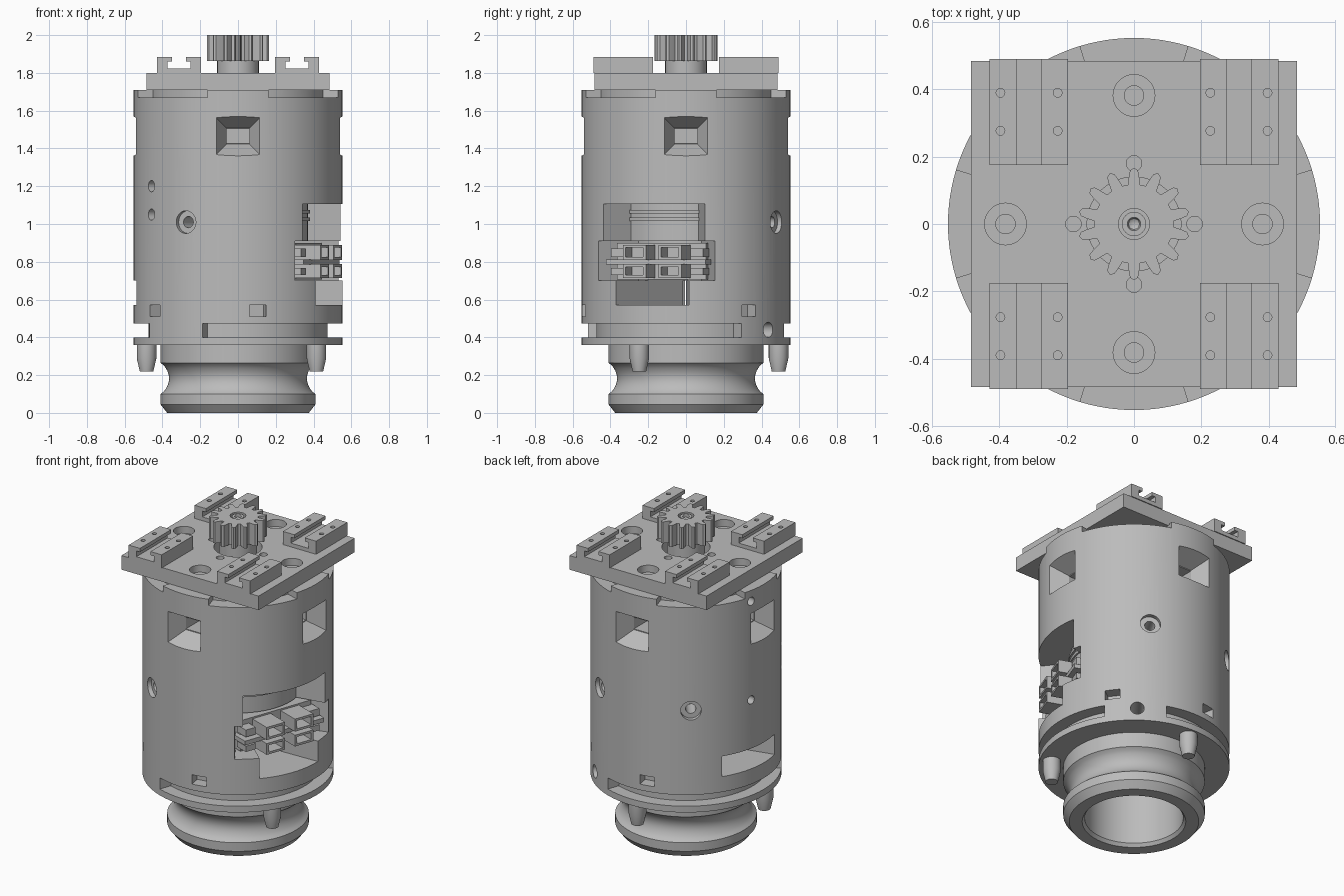
import bpy, bmesh
from math import sin, cos, pi, radians
from mathutils import Matrix

cube = bpy.data.objects.get("Cube")
if cube:
    bpy.data.objects.remove(cube, do_unlink=True)

grey = bpy.data.materials.new("plain grey")
grey.use_nodes = True
grey.diffuse_color = (0.5, 0.5, 0.5, 1)
grey.node_tree.nodes["Principled BSDF"].inputs["Base Color"].default_value = (0.5, 0.5, 0.5, 1)


def finish(name, bm):
    bmesh.ops.remove_doubles(bm, verts=bm.verts, dist=1e-5)
    bmesh.ops.recalc_face_normals(bm, faces=bm.faces)
    mesh = bpy.data.meshes.new(name)
    bm.to_mesh(mesh)
    bm.free()
    mesh.materials.append(grey)
    ob = bpy.data.objects.new(name, mesh)
    bpy.context.collection.objects.link(ob)
    return ob


def prism(name, pts, z0, z1):
    """Extrude a flat outline from z0 to z1."""
    bm = bmesh.new()
    face = bm.faces.new([bm.verts.new((x, y, z0)) for x, y in pts])
    top = bmesh.ops.extrude_face_region(bm, geom=[face])["geom"]
    bmesh.ops.translate(bm, vec=(0, 0, z1 - z0),
                        verts=[g for g in top if isinstance(g, bmesh.types.BMVert)])
    return finish(name, bm)


def lathe(name, profile, steps=96, at=(0, 0)):
    """Spin a profile of (radius, height) about a vertical axis."""
    bm = bmesh.new()
    vs = [bm.verts.new((r, 0, z)) for r, z in profile]
    edges = [bm.edges.new(p) for p in zip(vs, vs[1:])]
    bmesh.ops.spin(bm, geom=vs + edges, cent=(0, 0, 0), axis=(0, 0, 1), angle=2 * pi, steps=steps)
    bmesh.ops.translate(bm, verts=bm.verts, vec=(*at, 0))
    return finish(name, bm)


def disc(name, r, z0, z1, at=(0, 0), steps=32):
    return lathe(name, [(0, z0), (r, z0), (r, z1), (0, z1)], steps, at)


def sector(a0, a1, r0, z0, z1, r1=0.7):
    """Cutter shaped like a slice of a ring."""
    n = 24
    angles = [radians(a0 + (a1 - a0) * i / n) for i in range(n + 1)]
    inner = [(r0 * cos(a), r0 * sin(a)) for a in reversed(angles)] if r0 else [(0, 0)]
    return prism("cutter", [(r1 * cos(a), r1 * sin(a)) for a in angles] + inner, z0, z1)


def radial_box(name, angle, u0, u1, v, width, z0, z1, inner=(1, 1)):
    """Box pointing outward at an angle; inner scales its inside end."""
    bm = bmesh.new()
    bmesh.ops.create_cube(bm, size=1)
    for p in bm.verts:
        sy, sz = inner if p.co.x < 0 else (1, 1)
        p.co = (u0 if p.co.x < 0 else u1, v + p.co.y * width * sy,
                (z0 + z1) / 2 + p.co.z * (z1 - z0) * sz)
    bm.transform(Matrix.Rotation(radians(angle), 4, "Z"))
    return finish(name, bm)


def radial_hole(angle, z, r, u0, u1=0.6):
    """Cutter for a round hole drilled into the side."""
    bm = bmesh.new()
    bmesh.ops.create_cone(bm, cap_ends=True, segments=24, radius1=r, radius2=r, depth=u1 - u0)
    bm.transform(Matrix.Rotation(radians(angle), 4, "Z")
                 @ Matrix.Translation(((u0 + u1) / 2, 0, z)) @ Matrix.Rotation(pi / 2, 4, "Y"))
    return finish("cutter", bm)


def cut(ob, cutters):
    for c in cutters:
        mod = ob.modifiers.new("cut", "BOOLEAN")
        mod.operation, mod.solver, mod.object = "DIFFERENCE", "EXACT", c
        bpy.context.view_layer.objects.active = ob
        bpy.ops.object.modifier_apply(modifier=mod.name)
        bpy.data.objects.remove(c, do_unlink=True)
    return ob


# Housing with a grooved, hollow neck
groove = [(0.41 - 0.045 * sin(pi * i / 12) ** 0.7, 0.1 + 0.165 * i / 12) for i in range(13)]
housing = lathe("housing", [(0, 0.5), (0.285, 0.5), (0.285, 0.02), (0.3, 0), (0.375, 0),
                            (0.41, 0.045)] + groove +
                [(0.41, 0.36), (0.553, 0.36), (0.553, 1.71), (0, 1.71)], 128)

cutters = [disc("cutter", 0.022, 0.57, 0.7),
           # connector window and the vents below it
           sector(-52, 10.5, 0.37, 0.9, 1.105),
           sector(-57, 16, 0.3, 0.70, 0.91),
           sector(-42, 1.7, 0, 0.57, 0.705),
           sector(147, 193, 0, 0.57, 0.70),
           # shaft recess
           disc("cutter", 0.14, 1.64, 1.75)]
# Long slots above the foot flange
cutters += [sector(a, a + 142, 0.475, 0.40, 0.472) for a in (-110, 70)]
for i in range(4):
    a = 90 * i
    # rim recesses, then tapered pockets with a square opening
    cutters.append(sector(a + 17, a + 73, 0.47, 1.67, 1.75))
    cutters.append(radial_box("cutter", a, 0.44, 0.555, 0, 0.245, 1.36, 1.57, (0.5, 0.4)))
    cutters.append(radial_box("cutter", a, 0.3, 0.45, 0, 0.12, 1.428, 1.502))
# Small square latch pockets
cutters += [radial_box("cutter", a, 0.48, 0.6, 0, 0.09, 0.51, 0.57) for a in (-79, -143, 37, 101)]
# Counterbored and plain side holes
for a in (-120, 60, 128):
    cutters += [radial_hole(a, 1.01, 0.06, 0.525), radial_hole(a, 1.01, 0.03, 0.4)]
for a, z, r in ((-146, 1.2, 0.03), (-146, 1.05, 0.03), (168, 1.01, 0.026),
                (168, 1.64, 0.026), (52, 0.44, 0.04)):
    cutters.append(radial_hole(a, z, r, 0.42))
cut(housing, cutters)

# Motor bands seen through the window
for i, z in enumerate((1.015, 1.055)):
    lathe("motor_band_%d" % i, [(0.36, z), (0.38, z), (0.38, z + 0.02), (0.36, z + 0.02)])

# Locating pins under the flange
for i, at in enumerate(((0.415, -0.247), (0, 0.49), (-0.484, -0.1))):
    lathe("locating_pin_%d" % i, [(0, 0.22), (0.036, 0.22), (0.052, 0.29), (0.052, 0.365), (0, 0.365)],
          24, at)

# Connector block: a carrier board with four open sockets
radial_box("connector_board", -20, 0.29, 0.47, 0, 0.56, 0.785, 0.812)
radial_box("connector_mount", -20, 0.29, 0.38, 0, 0.5, 0.705, 0.9)
for side in (-1, 1):
    for level, (z0, z1) in enumerate(((0.715, 0.787), (0.81, 0.89))):
        socket = radial_box("socket", -20, 0.36, 0.525, side * 0.1, 0.13, z0, z1)
        cut(socket, [radial_box("cutter", -20, 0.42, 0.6, side * 0.1, 0.1, z0 + 0.014, z1 - 0.014)])
        radial_box("socket_clip", -20, 0.36, 0.45, side * 0.225, 0.07, z0 + 0.015, z1 - 0.02)

# Square top plate with counterbored holes
s = 0.485
plate = prism("top_plate", [(-s, -s), (s, -s), (s, s), (-s, s)], 1.71, 1.80)
holes = [disc("cutter", 0.14, 1.6, 1.9)]
for i in range(4):
    c, d = cos(i * pi / 2), sin(i * pi / 2)
    holes += [disc("cutter", 0.062, 1.755, 1.9, (0.382 * c, 0.382 * d)),
              disc("cutter", 0.029, 1.65, 1.9, (0.382 * c, 0.382 * d)),
              disc("cutter", 0.023, 1.65, 1.9, (0.18 * c, 0.18 * d))]
cut(plate, holes)

# Four slotted rails on the plate
half = [(0.117, 0), (0.117, 0.085), (0.037, 0.085), (0.037, 0.062), (0.062, 0.062), (0.062, 0.025)]
outline = half + [(-x, z) for x, z in reversed(half)]
for sx in (-1, 1):
    for sy in (-1, 1):
        rail = prism("rail", outline, -0.158, 0.158)
        rail.data.transform(Matrix.Translation((sx * 0.3125, sy * 0.333, 1.799))
                            @ Matrix.Rotation(pi / 2, 4, "X"))
        cut(rail, [disc("cutter", 0.013, 1.79, 1.9, (sx * x, sy * y), 16)
                   for x in (0.227, 0.397) for y in (0.277, 0.39)])

# Shaft and drive gear
disc("shaft", 0.11, 1.62, 1.87, steps=48)
teeth = 14
tooth = [(-0.34, 0.118), (-0.24, 0.142), (-0.16, 0.16), (0, 0.167), (0.16, 0.16), (0.24, 0.142), (0.34, 0.118)]
gear = prism("drive_gear", [(r * cos((t + f) * 2 * pi / teeth + pi / 2), r * sin((t + f) * 2 * pi / teeth + pi / 2))
                            for t in range(teeth) for f, r in tooth], 1.863, 2.0)
cut(gear, [disc("cutter", 0.046, 1.97, 2.1)])
lathe("shaft_tip", [(0, 1.975), (0.016, 1.985), (0.02, 1.995), (0.036, 1.995), (0.036, 1.96), (0, 1.96)], 32)

# Smooth the round surfaces while keeping edges crisp
for ob in bpy.context.view_layer.objects:
    ob.select_set(ob.type == "MESH")
bpy.ops.object.shade_smooth_by_angle(angle=radians(25))
